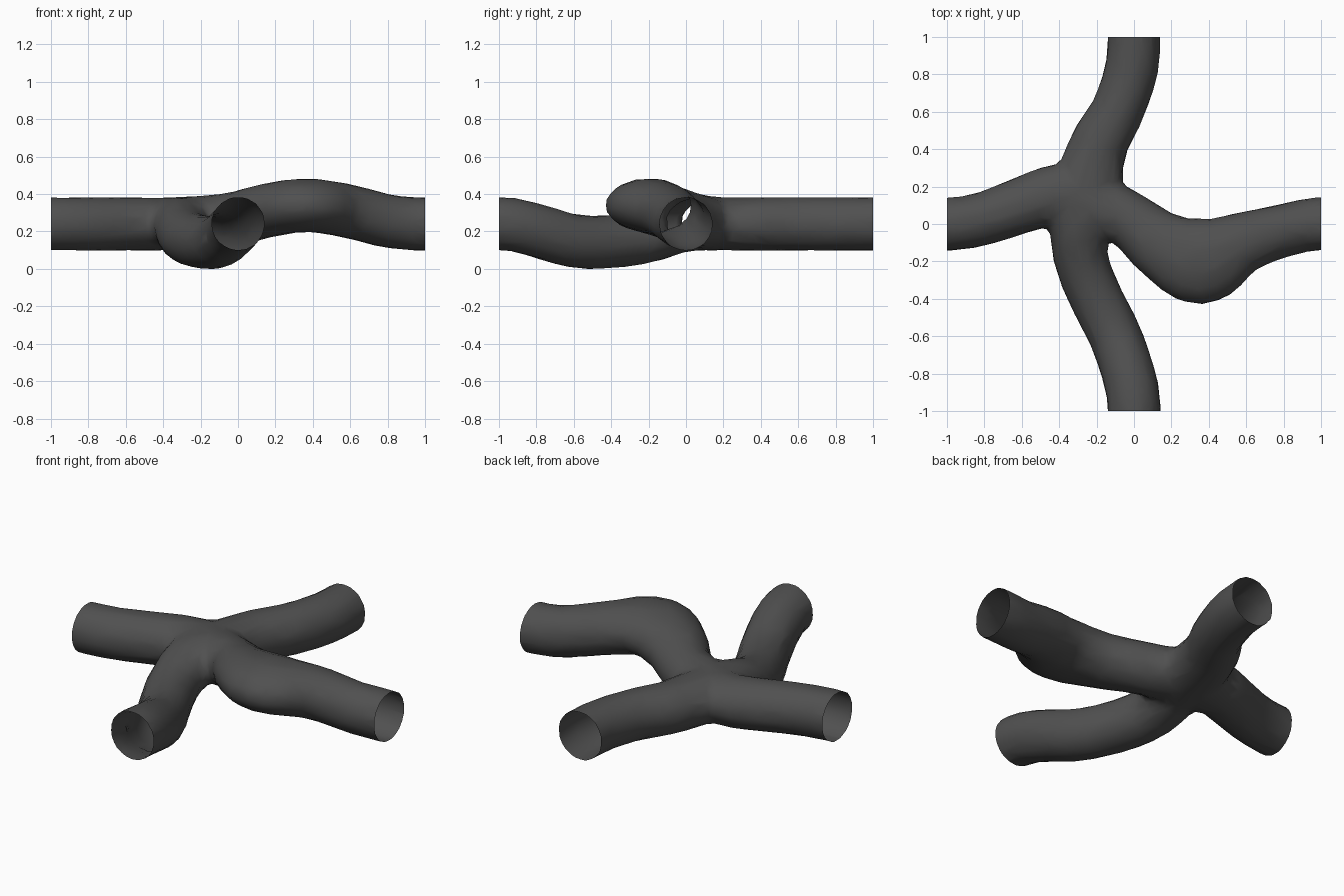
import bpy, bmesh, math
from mathutils import Vector

if "Cube" in bpy.data.objects:
    bpy.data.objects.remove(bpy.data.objects["Cube"])

SIDES, STEPS = 12, 6


def spline(p0, p1, p2, p3, t):
    """Catmull-Rom point between p1 and p2."""
    return 0.5 * (2 * p1 + (p2 - p0) * t + (2 * p0 - 5 * p1 + 4 * p2 - p3) * t * t
                  + (3 * p1 - p0 - 3 * p2 + p3) * t ** 3)


def add_tube(bm, points):
    """Capped tube along (x, y, z, side radius, height radius) points."""
    pts = [Vector(p) for p in points]
    path = []
    for i in range(len(pts) - 1):
        quad = [pts[max(0, min(len(pts) - 1, i + k))] for k in (-1, 0, 1, 2)]
        path += [spline(*quad, s / STEPS) for s in range(STEPS)]
    path.append(pts[-1])
    rings = []
    for i, p in enumerate(path):
        a, b = path[max(i - 1, 0)], path[min(i + 1, len(path) - 1)]
        tangent = Vector((b[0] - a[0], b[1] - a[1], b[2] - a[2])).normalized()
        side = tangent.cross(Vector((0, 0, 1))).normalized()
        up = side.cross(tangent)
        centre = Vector((p[0], p[1], p[2]))
        ring = []
        for k in range(SIDES):
            ang = 2 * math.pi * (k + 0.5) / SIDES
            ring.append(bm.verts.new(centre + side * math.cos(ang) * p[3] + up * math.sin(ang) * p[4]))
        rings.append(ring)
    for r, q in zip(rings, rings[1:]):
        for k in range(SIDES):
            n = (k + 1) % SIDES
            bm.faces.new((r[k], r[n], q[n], q[k]))
    bm.faces.new(rings[0][::-1])
    bm.faces.new(rings[-1])


R = 0.147
bm = bmesh.new()
# west to east passage, with the wide raised chamber on the east side
add_tube(bm, [(-1.2, 0, .24, R, R), (-.97, 0, .24, R, R), (-.8, .03, .24, R, R),
              (-.6, .1, .24, .155, R), (-.42, .155, .24, .165, R), (-.25, .12, .245, .17, R),
              (-.03, .025, .265, .155, R), (.15, -.115, .31, .19, R), (.36, -.197, .34, .24, R),
              (.58, -.1, .31, .17, R), (.8, -.035, .255, R, R), (.97, 0, .24, R, R), (1.2, 0, .24, R, R)])
# north to south passage, dipping on the south side
add_tube(bm, [(0, 1.2, .24, R, R), (0, .96, .24, R, R), (-.02, .8, .24, R, R),
              (-.09, .6, .24, R, R), (-.185, .43, .24, .16, R), (-.25, .2, .24, .18, R),
              (-.295, 0, .235, .16, R), (-.28, -.2, .175, .15, R), (-.2, -.4, .145, R, R),
              (-.1, -.6, .148, R, R), (-.03, -.8, .205, R, R), (0, -.96, .24, R, R), (0, -1.2, .24, R, R)])
bmesh.ops.recalc_face_normals(bm, faces=bm.faces)
mesh = bpy.data.meshes.new("cave_tunnel_crossing")
bm.to_mesh(mesh)
bm.free()
tunnel = bpy.data.objects.new("cave_tunnel_crossing", mesh)
bpy.context.collection.objects.link(tunnel)

# fuse both passages into one skin, soften the junction, reduce to coarse rock facets
remesh = tunnel.modifiers.new("fuse", "REMESH")
remesh.mode = "VOXEL"
remesh.voxel_size = 0.025
smooth = tunnel.modifiers.new("soften", "SMOOTH")
smooth.factor = 0.5
smooth.iterations = 9
coarse = tunnel.modifiers.new("coarse", "DECIMATE")
coarse.ratio = 0.1
graph = bpy.context.evaluated_depsgraph_get()
fused = bpy.data.meshes.new_from_object(tunnel.evaluated_get(graph))
tunnel.modifiers.clear()

# slice the four mouths open
bm = bmesh.new()
bm.from_mesh(fused)
for d in ((1, 0, 0), (-1, 0, 0), (0, 1, 0), (0, -1, 0)):
    bmesh.ops.bisect_plane(bm, geom=bm.verts[:] + bm.edges[:] + bm.faces[:],
                           plane_co=d, plane_no=d, clear_outer=True)
low = min(v.co.z for v in bm.verts)
for v in bm.verts:
    v.co.z -= low
for f in bm.faces:
    f.smooth = True
bm.to_mesh(fused)
bm.free()
tunnel.data = fused

# dark rock
rock = bpy.data.materials.new("dark_rock")
rock.diffuse_color = (0.08, 0.08, 0.08, 1)
rock.use_nodes = True
rock.node_tree.nodes["Principled BSDF"].inputs["Base Color"].default_value = rock.diffuse_color
fused.materials.clear()
fused.materials.append(rock)
